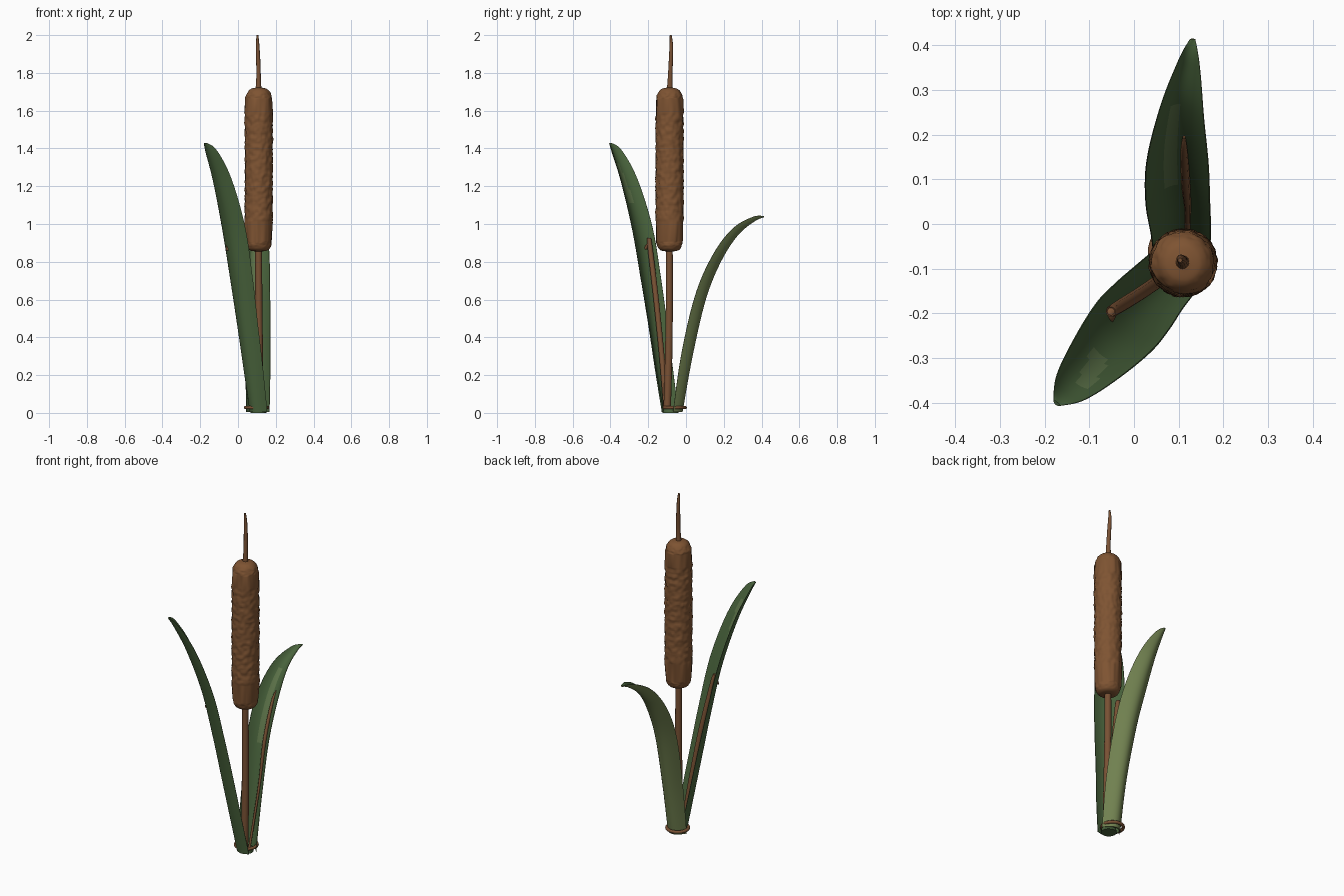
import bpy, bmesh, math
from mathutils import Vector, noise

if "Cube" in bpy.data.objects:
    bpy.data.objects.remove(bpy.data.objects["Cube"])


def material(name, rgb):
    m = bpy.data.materials.new(name)
    m.diffuse_color = (*rgb, 1)
    m.use_nodes = True
    m.node_tree.nodes["Principled BSDF"].inputs["Base Color"].default_value = m.diffuse_color
    return m


BROWN = material("seed brown", (0.21, 0.088, 0.032))
STEM = material("stem brown", (0.19, 0.082, 0.034))
GREEN = material("deep green", (0.066, 0.125, 0.045))
OLIVE = material("olive green", (0.165, 0.22, 0.08))
PATCH = material("pale green", (0.11, 0.175, 0.068))


def link(bm, name, mats, angle=50):
    bmesh.ops.recalc_face_normals(bm, faces=bm.faces)
    me = bpy.data.meshes.new(name)
    bm.to_mesh(me)
    bm.free()
    ob = bpy.data.objects.new(name, me)
    bpy.context.collection.objects.link(ob)
    for m in mats:
        me.materials.append(m)
    bpy.ops.object.select_all(action='DESELECT')
    ob.select_set(True)
    bpy.context.view_layer.objects.active = ob
    bpy.ops.object.shade_smooth_by_angle(angle=math.radians(angle))
    return ob


def sample(rows, t):
    """Smooth (Catmull-Rom) interpolation of a list of tuples, t in 0..1."""
    f = min(t, 0.99999) * (len(rows) - 1)
    i, u = int(f), f - int(f)
    a, b, c, d = (rows[max(0, min(len(rows) - 1, k))] for k in (i - 1, i, i + 1, i + 2))
    return [0.5 * (2 * q + (r - p) * u + (2 * p - 5 * q + 4 * r - s) * u * u
                   + (3 * q - p - 3 * r + s) * u ** 3) for p, q, r, s in zip(a, b, c, d)]


def bridge(bm, rings, cap=True):
    faces = []
    n = len(rings[0])
    for i in range(len(rings) - 1):
        for j in range(n):
            k = (j + 1) % n
            faces.append((i, j, bm.faces.new((rings[i][j], rings[i][k],
                                              rings[i + 1][k], rings[i + 1][j]))))
    if cap:
        bm.faces.new(rings[0][::-1])
        bm.faces.new(rings[-1])
    return faces


def tube(name, rows, mat, sides=14, steps=24):
    """Round tube through rows of (x, y, z, radius)."""
    bm = bmesh.new()
    rings = []
    for i in range(steps + 1):
        x, y, z, r = sample(rows, i / steps)
        rings.append([bm.verts.new((x + r * math.cos(a), y + r * math.sin(a), z))
                      for a in (2 * math.pi * j / sides for j in range(sides))])
    bridge(bm, rings)
    return link(bm, name, [mat])


def leaf(name, rows, side, mats, patch, steps=48, cols=14, thick=0.007):
    """Cupped blade: rows of (x, y, z, width, depth); side is the width direction.
    mats = outer, inner, patch; patch(t, s) marks pale inner faces."""
    bm = bmesh.new()
    rings = []
    side = Vector(side).normalized()
    for i in range(steps + 1):
        t = i / steps
        x, y, z, w, d = sample(rows, t)
        p = Vector((x, y, z))
        tan = (Vector(sample(rows, min(1, t + .02))[:3])
               - Vector(sample(rows, max(0, t - .02))[:3])).normalized()
        nrm = side.cross(tan).normalized()
        if i == 0:
            nrm = Vector((nrm.x, nrm.y, 0)).normalized()
        ss = [2 * j / cols - 1 for j in range(cols + 1)]
        outer = [p + side * (w / 2 * s) + nrm * (d * s * s) for s in ss]
        inner = [p + side * (w / 2 * s * 0.97) + nrm * (d * s * s + thick * (1.15 - s * s))
                 for s in reversed(ss)]
        rings.append([bm.verts.new(v) for v in outer + inner])
    for i, j, f in bridge(bm, rings):
        if j > cols:
            s = 1 - 2 * (j - cols - 0.5) / cols
            f.material_index = 2 if patch(i / steps, s) else 1
    return link(bm, name, mats)


# Tall leaf leaning to the front left
leaf("tall_leaf", [
    (.077, -.118, .005, .12, .05), (.050, -.150, .22, .135, .05),
    (.021, -.181, .44, .145, .05), (-.012, -.219, .70, .16, .047),
    (-.052, -.264, .97, .165, .045), (-.108, -.328, 1.22, .135, .04),
    (-.156, -.382, 1.375, .085, .025), (-.176, -.404, 1.425, .02, .006)],
    (-.75, .66, 0), [GREEN, GREEN, PATCH],
    lambda t, s: 0.63 < t < 0.79 and -0.45 < s + (t - .7) * 2 < 0.15)

# Short leaf arching to the back
leaf("short_leaf", [
    (.105, -.018, .005, .125, .05), (.105, .035, .30, .135, .06),
    (.098, .105, .60, .145, .06), (.097, .185, .80, .14, .055),
    (.104, .275, .94, .105, .045), (.120, .365, 1.015, .055, .025),
    (.131, .415, 1.036, .012, .005)],
    (1, 0, 0), [OLIVE, GREEN, PATCH],
    lambda t, s: 0.3 < t < 0.66 and -0.5 < s < 0.05)

# Stem and the thin spike on top
tube("stem", [(.112, -.10, .005, .020), (.112, -.092, .3, .020),
              (.110, -.088, .6, .019), (.109, -.088, .9, .018)], STEM)
tube("top_spike", [(.108, -.086, 1.69, .017), (.109, -.084, 1.78, .012),
                   (.107, -.080, 1.87, .011), (.104, -.078, 1.95, .009),
                   (.103, -.081, 2.0, .005)], STEM, 12)

# Dry brown shoot inside the tall leaf, with a hooked tip
tube("dry_shoot", [(.095, -.105, .01, .014), (.055, -.128, .3, .015),
                   (.010, -.158, .6, .015), (-.045, -.192, .89, .014),
                   (-.052, -.196, .925, .008)], STEM, 10)
tube("shoot_hook", [(-.045, -.190, .90, .010), (-.052, -.205, .885, .012),
                    (-.056, -.218, .86, .007)], STEM, 8, 8)
# Small dry strand inside the short leaf
tube("dry_strand", [(.118, -.06, .02, .007), (.120, .025, .34, .007),
                    (.116, .085, .60, .010), (.112, .16, .79, .008),
                    (.112, .195, .845, .003)], STEM, 8)

# Rough seed head
bm = bmesh.new()
profile = [(.855, .020), (.86, .045), (.875, .060), (.91, .068), (1.0, .070), (1.3, .0725),
           (1.6, .071), (1.66, .069), (1.695, .060), (1.715, .042), (1.722, .015)]
rings = []
for i in range(161):
    z, r0 = sample(profile, i / 160)
    if 0.3 < i / 160 < 0.7:      # even spacing along the long straight part
        z, r0 = 1.0 + 0.6 * (i / 160 - 0.3) / 0.4, .0715
    rough = min(1, max(0, (z - .86) / .05), max(0, (1.72 - z) / .06))
    ring = []
    for j in range(64):
        a = 2 * math.pi * j / 64
        q = Vector((math.cos(a) * 3.2, math.sin(a) * 3.2, z * 48))
        r = r0 + rough * (.0055 * noise.noise(q) + .003 * noise.noise(q * 2.1) + .002)
        ring.append(bm.verts.new((.110 + r * math.cos(a), -.087 + r * math.sin(a), z)))
    rings.append(ring)
bridge(bm, rings)
link(bm, "seed_head", [BROWN], 60)

# Binding ring around the foot
bm = bmesh.new()
rings = []
for i in range(41):
    a = 2 * math.pi * i / 40
    rings.append([bm.verts.new((.098 + (.058 + .009 * math.cos(b)) * math.cos(a),
                                -.062 + (.058 + .009 * math.cos(b)) * math.sin(a),
                                .028 + .009 * math.sin(b)))
                  for b in (2 * math.pi * k / 10 for k in range(10))])
bridge(bm, rings, cap=False)
bmesh.ops.remove_doubles(bm, verts=bm.verts, dist=1e-5)
link(bm, "base_ring", [STEM])

# Small plug closing the foot
tube("foot_plug", [(.108, -.082, 0, .042), (.108, -.082, .02, .040)], GREEN, 20, 2)
